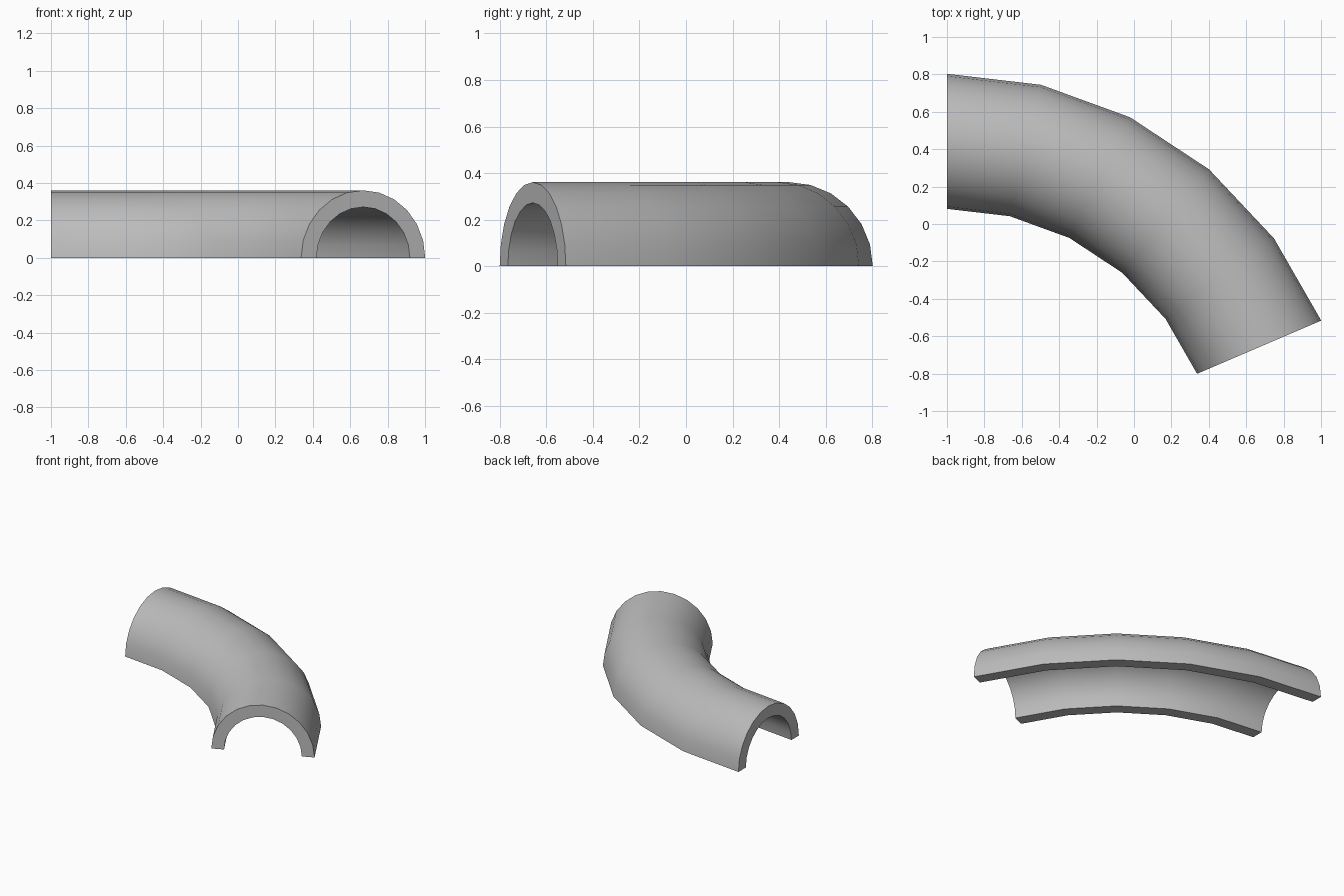
import bpy
import bmesh
from math import sin, cos, pi, radians
from mathutils import Vector

if "Cube" in bpy.data.objects:
    bpy.data.objects.remove(bpy.data.objects["Cube"])

OUTER, INNER = 0.361, 0.272      # half-pipe radii
BEND = 1.816                     # bend radius of the centre line
PIVOT = Vector((-1.0, -1.374, 0.0))
SWEEP = radians(66.8)
SIDES, STEPS = 12, 5

# Plain grey material
grey = bpy.data.materials.new("grey")
grey.use_nodes = True
colour = (0.5, 0.5, 0.5, 1.0)
grey.diffuse_color = colour
grey.node_tree.nodes["Principled BSDF"].inputs["Base Color"].default_value = colour


def half_circle(radius):
    return [(radius * cos(pi * i / SIDES), radius * sin(pi * i / SIDES))
            for i in range(SIDES + 1)]


# Closed half-ring section at the straight-facing end
bm = bmesh.new()
section = half_circle(OUTER) + half_circle(INNER)[::-1]
ring = [bm.verts.new(PIVOT + Vector((0, BEND + y, z))) for y, z in section]
edges = [bm.edges.new((a, b)) for a, b in zip(ring, ring[1:] + ring[:1])]

# Sweep the section round the bend and close both ends
bmesh.ops.spin(bm, geom=ring + edges, cent=PIVOT, axis=(0, 0, 1),
               angle=-SWEEP, steps=STEPS, use_duplicate=False)
bmesh.ops.holes_fill(bm, edges=[e for e in bm.edges if e.is_boundary], sides=0)
bmesh.ops.recalc_face_normals(bm, faces=bm.faces)

mesh = bpy.data.meshes.new("curved_half_pipe")
bm.to_mesh(mesh)
bm.free()
mesh.materials.append(grey)
pipe = bpy.data.objects.new("curved_half_pipe", mesh)
bpy.context.collection.objects.link(pipe)

# Smooth curved walls with crisp rims
bpy.ops.object.select_all(action="DESELECT")
pipe.select_set(True)
bpy.context.view_layer.objects.active = pipe
bpy.ops.object.shade_smooth_by_angle(angle=radians(35))
